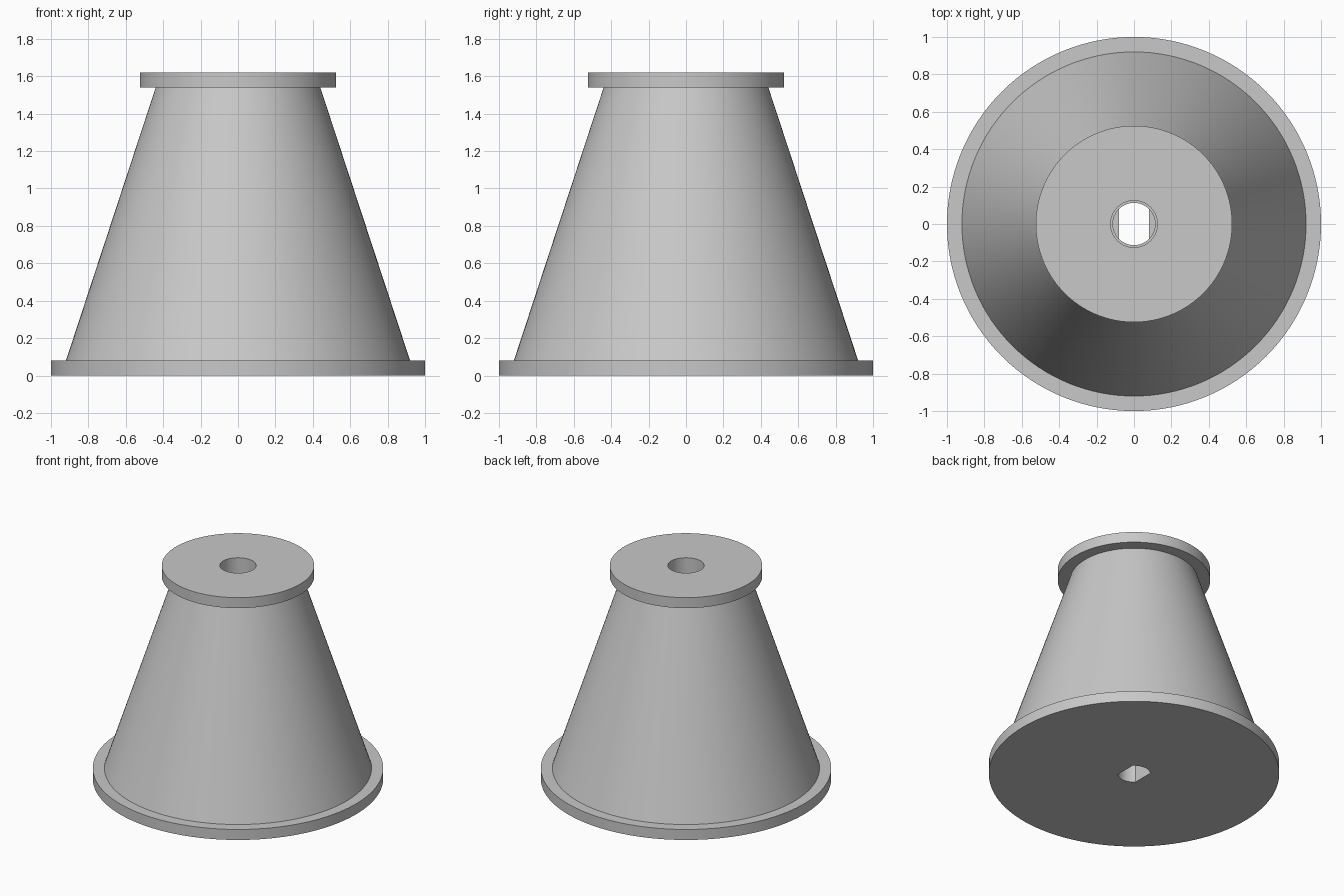
import bpy, bmesh, math

cube = bpy.data.objects.get("Cube")
if cube:
    bpy.data.objects.remove(cube, do_unlink=True)

SEGMENTS = 128
FLAT = 0.08       # half the distance between the flats of the shaft hole
BORE = 0.125      # clearance bore
SHAFT = 0.113     # shaft hole

grey = bpy.data.materials.new("plain grey")
grey.use_nodes = True
colour = (0.58, 0.58, 0.58, 1)
grey.diffuse_color = colour
grey.node_tree.nodes["Principled BSDF"].inputs["Base Color"].default_value = colour


def ring(bm, radius, z, flat=None):
    """One circle of vertices, optionally cut flat on its two x sides."""
    limit = flat or radius
    verts = []
    for i in range(SEGMENTS):
        a = math.tau * i / SEGMENTS
        x = max(-limit, min(limit, radius * math.cos(a)))
        verts.append(bm.verts.new((x, radius * math.sin(a), z)))
    return verts


# Closed cross-section: up the outside, then down the stepped hole
profile = [
    (1.0, 0), (1.0, 0.08),                 # base flange
    (0.92, 0.08), (0.44, 1.54),            # tapered body
    (0.525, 1.54), (0.525, 1.62),          # top flange
    (BORE, 1.62), (BORE, 0.8),             # clearance bore
    (SHAFT, 0.8), (SHAFT, 0.5),            # round shaft hole
    (SHAFT, 0.5, FLAT), (SHAFT, 0, FLAT),  # flat-sided shaft hole
]

bm = bmesh.new()
rings = [ring(bm, *point) for point in profile]
for k, low in enumerate(rings):
    high = rings[(k + 1) % len(rings)]
    for i in range(SEGMENTS):
        j = (i + 1) % SEGMENTS
        bm.faces.new((low[i], low[j], high[j], high[i]))
bmesh.ops.remove_doubles(bm, verts=bm.verts, dist=0.0001)
bmesh.ops.recalc_face_normals(bm, faces=bm.faces)

mesh = bpy.data.meshes.new("tapered_pulley")
bm.to_mesh(mesh)
bm.free()
mesh.materials.append(grey)
pulley = bpy.data.objects.new("tapered_pulley", mesh)
bpy.context.collection.objects.link(pulley)

# Smooth round walls with crisp rims
bpy.ops.object.select_all(action='DESELECT')
pulley.select_set(True)
bpy.context.view_layer.objects.active = pulley
bpy.ops.object.shade_smooth_by_angle(angle=math.radians(30))
